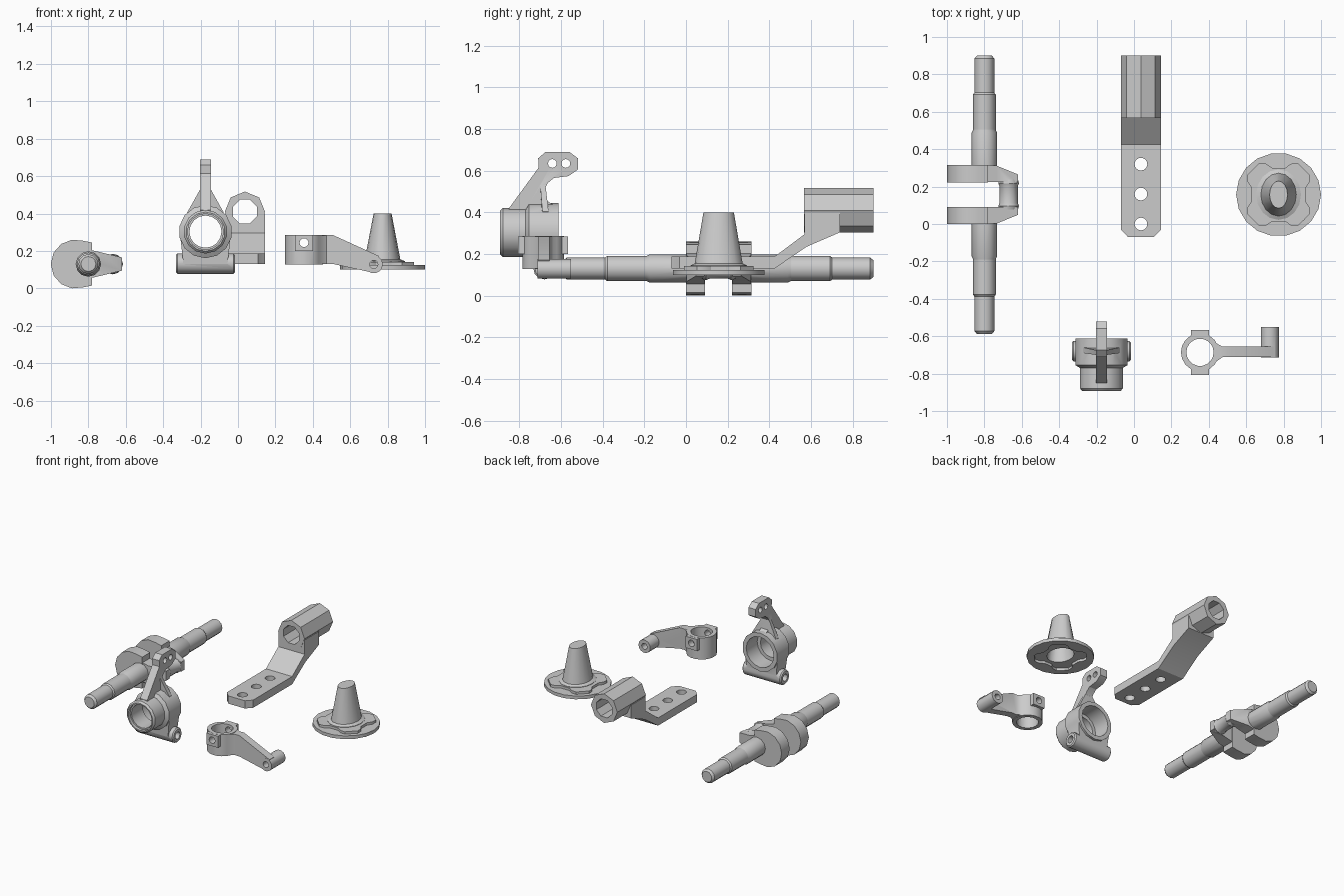
import bpy, bmesh
from math import sin, cos, pi, radians
from mathutils import Vector

if "Cube" in bpy.data.objects:
    bpy.data.objects.remove(bpy.data.objects["Cube"])

def place(axis, u, v, t):
    # plane coordinates u, v plus distance t along the axis
    return Vector({'x': (t, u, v), 'y': (u, t, v), 'z': (u, v, t)}[axis])

def finish(name, bm):
    bmesh.ops.recalc_face_normals(bm, faces=bm.faces)
    me = bpy.data.meshes.new(name)
    bm.to_mesh(me)
    bm.free()
    ob = bpy.data.objects.new(name, me)
    bpy.context.collection.objects.link(ob)
    return ob

def skin(name, rings):
    bm = bmesh.new()
    vs = [[bm.verts.new(p) for p in r] for r in rings]
    n = len(vs[0])
    for a, b in zip(vs, vs[1:]):
        for i in range(n):
            bm.faces.new((a[i], a[(i + 1) % n], b[(i + 1) % n], b[i]))
    bm.faces.new(vs[0])
    bm.faces.new(vs[-1])
    return finish(name, bm)

def prism(name, axis, pts, a, b):
    return skin(name, [[place(axis, u, v, t) for u, v in pts] for t in (a, b)])

def turned(name, axis, c, stages, n=16, turn=0.0):
    # stages: (distance, radius u[, radius v])
    rings = []
    for s in stages:
        t, ru, rv = s[0], s[1], s[-1]
        rings.append([place(axis, c[0] + ru * cos(2 * pi * (i + turn) / n),
                            c[1] + rv * sin(2 * pi * (i + turn) / n), t) for i in range(n)])
    return skin(name, rings)

def rod(axis, c, a, b, r, n=16, turn=0.0, ch=0.0):
    st = [(a, r), (b, r)]
    if ch:
        st = [(a, r - ch), (a + ch, r), (b - ch, r), (b, r - ch)]
    return turned("rod", axis, c, st, n, turn)

def hull(pts):
    bm = bmesh.new()
    for p in pts:
        bm.verts.new(p)
    bmesh.ops.convex_hull(bm, input=bm.verts)
    return finish("hull", bm)

def box(x0, x1, y0, y1, z0, z1):
    return prism("box", 'z', [(x0, y0), (x1, y0), (x1, y1), (x0, y1)], z0, z1)

def build(name, base, adds=(), cuts=(), angle=32):
    base.name = name
    bpy.context.view_layer.objects.active = base
    for op, tools in (('UNION', adds), ('DIFFERENCE', cuts)):
        for t in tools:
            m = base.modifiers.new("b", 'BOOLEAN')
            m.operation, m.object, m.solver = op, t, 'EXACT'
            bpy.ops.object.modifier_apply(modifier=m.name)
            bpy.data.objects.remove(t)
    bpy.ops.object.select_all(action='DESELECT')
    base.select_set(True)
    bpy.ops.object.shade_smooth_by_angle(angle=radians(angle))
    return base

# crankshaft: two stepped shafts, two counterweighted webs, one crank pin
C = (-.80, .13)
MID = .157
parts = []
for s, end in ((1, .90), (-1, -.588)):
    def y(d):
        return MID + s * d
    L = abs(end - MID)
    parts.append(turned("shaft", 'y', C, [
        (y(.12), .068), (y(.33), .068), (y(.345), .061), (y(.35), .061), (y(.535), .061),
        (y(.545), .053), (y(L - .015), .053), (y(L), .04)], 12))
    arc = [(-.87 + .131 * cos(radians(a)), .13 + .131 * sin(radians(a)))
           for a in (46, 72, 98, 125, 152, 180, 208, 235, 262, 288, 314)]
    arc[0], arc[-1] = (-.78, .245), (-.78, .015)
    parts.append(prism("web", 'y', arc, y(.065), y(.158)))
    parts.append(hull([(x, y(d), .13 + k * h) for k in (-1, 1) for x, d, h in (
        (-.83, .067, .085), (-.83, .155, .085), (-.735, .155, .063), (-.735, .067, .063),
        (-.62, .067, .035), (-.62, .108, .035))]))
pin = turned("crankshaft", 'y', (-.67, .13), [
    (MID - .08, .05), (MID - .06, .055), (MID - .045, .049),
    (MID + .045, .049), (MID + .06, .055), (MID + .08, .05)], 12)
build("crankshaft", pin, parts)

# tube bracket: bent drilled plate carrying an octagonal tube
BX, W = .037, .107
plate = prism("plate", 'x', [(-.07, .13), (.425, .13), (.58, .235), (.74, .304), (.74, .40),
                             (.57, .40), (.57, .295), (.425, .187), (-.07, .187)],
              BX - W, BX + W)
corners = [prism("corner", 'z', [(BX + s * W * 1.1, -.08), (BX + s * .062, -.08),
                                 (BX + s * .075, -.062), (BX + s * .1, -.037),
                                 (BX + s * W * 1.1, -.02)], .1, .22) for s in (-1, 1)]
tube = rod('y', (BX, .41), .568, .90, .1075, 8)
build("tube_bracket", plate, [tube],
      [rod('y', (BX, .41), .5, 1, .069, 8, .5)] + corners +
      [rod('z', (BX, yy), .1, .25, .034) for yy in (0, .16, .32)], 25)

# flanged spigot: disc, raised lobed pad and a hollow oval cone
F = (.773, .157)

def lobes(k):
    pts = []
    for q in range(4):
        for a, r in ((-14, .148), (14, .148), (22, .178), (32, .197), (45, .192),
                     (58, .197), (68, .178)):
            t = radians(90 * q + a)
            pts.append((F[0] + k * r * cos(t), F[1] + k * r * sin(t)))
    return pts

disc = turned("disc", 'z', F, [(.10, .227, .223), (.124, .227, .223)], 18)
pad = prism("pad", 'z', lobes(1), .11, .142)
cone = turned("cone", 'z', F, [(.11, .12, .135), (.145, .12, .135), (.155, .095, .115),
                               (.40, .048, .073)], 16)
hollow = turned("hollow", 'z', F, [(.08, .088, .103), (.15, .082, .1), (.375, .036, .06)], 16)
build("flanged_spigot", disc, [pad, cone], [prism("recess", 'z', lobes(.9), .08, .118), hollow])

# hub carrier: stepped bored hub, pivot tube below, drilled arm above
HX, HZ = -.174, .303
H = (HX, HZ)
hub = turned("hub", 'y', H, [(-.893, .105), (-.88, .117), (-.77, .117), (-.755, .142),
                             (-.612, .142)], 14, .5)
foot = hull([(HX + s * a, yy, z) for s in (-1, 1) for a, yy, z in (
    (.135, -.745, .28), (.135, -.622, .28), (.118, -.735, .13), (.118, -.632, .13))])
pivot = rod('x', (-.68, .132), HX - .158, HX + .158, .054, 12, 0, .008)
arm = prism("arm", 'x', [(-.85, .40), (-.85, .42), (-.708, .615), (-.71, .66), (-.675, .69),
                         (-.56, .69), (-.52, .66), (-.52, .605), (-.565, .574), (-.635, .565),
                         (-.665, .54), (-.68, .51), (-.668, .455), (-.63, .432), (-.63, .40)],
            HX - .029, HX + .029)
gusset = hull([(HX + s * a, yy, z) for s in (-1, 1) for a, yy, z in (
    (.028, -.70, .53), (.028, -.675, .53), (.098, -.69, .405), (.098, -.66, .405),
    (.09, -.69, .38), (.09, -.66, .38))])
build("hub_carrier", hub, [foot, pivot, arm, gusset],
      [rod('y', H, -1, -.5, .086, 16), rod('y', H, -.74, -.5, .112, 16),
       rod('y', H, -1, -.87, .096, 16),
       rod('x', (-.68, .132), -.5, .1, .026, 12)] +
      [rod('x', (yy, .635), -.3, 0, .021, 12) for yy in (-.642, -.577)])

# lever arm: clamp ring with two lugs, sloping arm and end boss
R = (.353, -.686)
ring = rod('z', R, .127, .286, .102, 18)
lugs = box(R[0] - .047, R[0] + .047, R[1] - .12, R[1] + .12, .2, .285)
lever = prism("lever", 'y', [(.40, .13), (.51, .13), (.72, .084), (.755, .172), (.51, .284),
                             (.40, .284)], -.712, -.656)
fillet = prism("fillet", 'z', [(.41, -.757), (.44, -.735), (.475, -.711), (.475, -.657),
                               (.44, -.637), (.41, -.615)], .131, .283)
boss = rod('y', (.726, .128), -.713, -.552, .048, 14)
build("lever_arm", ring, [lugs, lever, fillet, boss],
      [rod('z', R, 0, .4, .073, 18), rod('y', (R[0], .244), -.9, -.5, .024, 12),
       rod('y', (.726, .128), -.9, -.4, .022, 12)])
